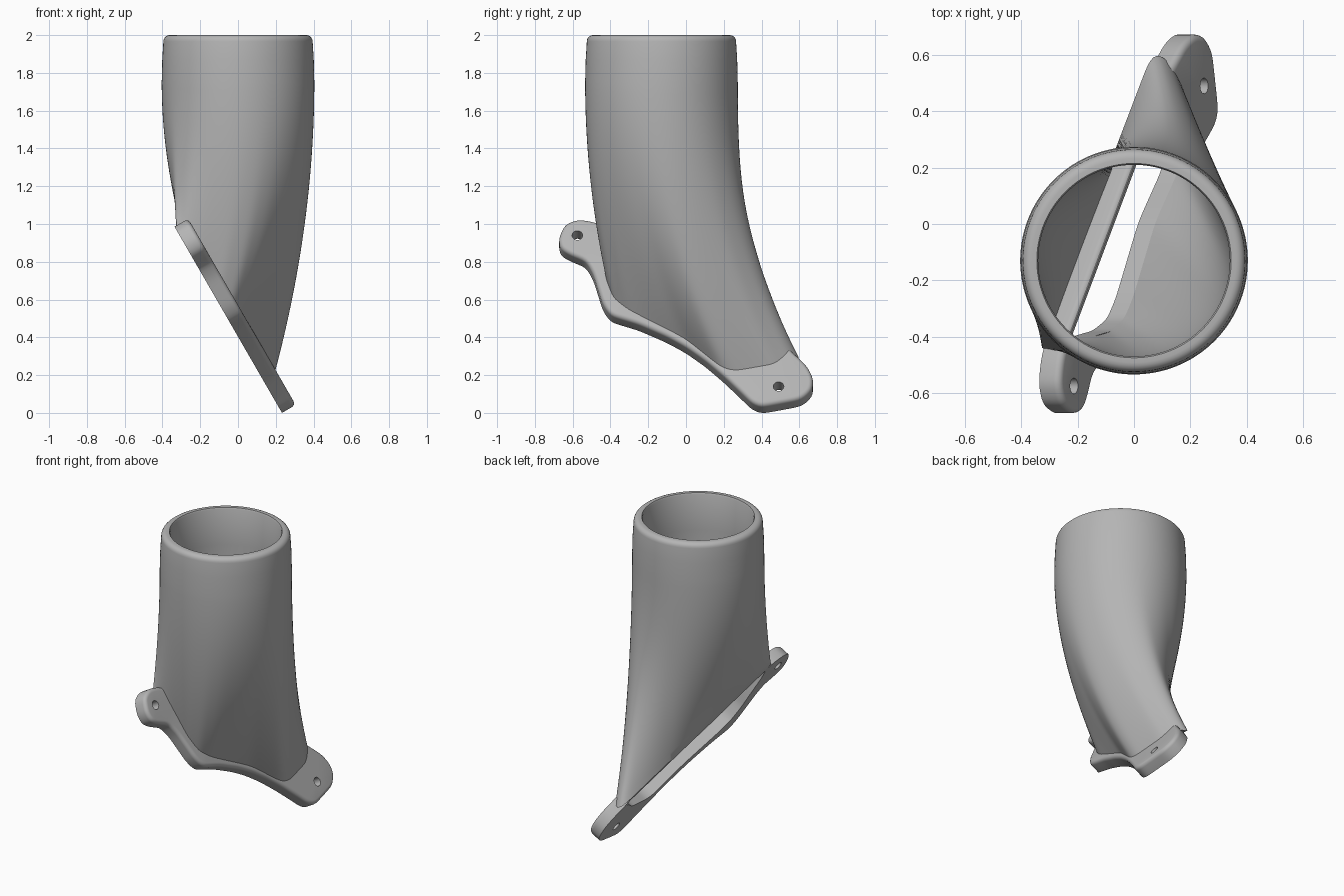
import bpy, bmesh
from math import cos, sin, pi, radians
from mathutils import Vector

cube = bpy.data.objects.get("Cube")
if cube:
    bpy.data.objects.remove(cube)

grey = bpy.data.materials.new("plain_grey")
grey.use_nodes = True
colour = (0.46, 0.46, 0.46, 1)
grey.diffuse_color = colour
grey.node_tree.nodes["Principled BSDF"].inputs["Base Color"].default_value = colour

COUNT = 144          # points around the duct
THICK = 0.084        # flange thickness
CENTRE_Y = -0.13     # axis of the round inlet


def to_world(p):
    """Slanted flange plane: p = (along y, up the slope, off the plane)."""
    y, s, n = p
    return Vector((0.23 - 0.5 * s + 0.866 * n, y, 0.005 + 0.866 * s + 0.5 * n))


def on_plane(y, z, n):
    return Vector((y, (z - 0.005 - 0.5 * n) / 0.866, n))


def relax(points, passes):
    for _ in range(passes):
        points = [(points[i - 1] + 2 * p + points[(i + 1) % len(points)]) / 4
                  for i, p in enumerate(points)]
    return points


def inset(points, d):
    """Move a counter-clockwise outline inward in the flange plane."""
    out = []
    for i, p in enumerate(points):
        t = (points[(i + 1) % len(points)] - points[i - 1]).normalized()
        out.append(p + Vector((-t.y, t.x, 0)) * d)
    return out


def bridge(bm, a, b):
    for i in range(len(a)):
        j = (i + 1) % len(a)
        bm.faces.new((a[i], a[j], b[j], b[i]))


def finish(bm, name):
    bmesh.ops.recalc_face_normals(bm, faces=bm.faces)
    mesh = bpy.data.meshes.new(name)
    bm.to_mesh(mesh)
    bm.free()
    mesh.materials.append(grey)
    ob = bpy.data.objects.new(name, mesh)
    bpy.context.collection.objects.link(ob)
    bpy.ops.object.select_all(action='DESELECT')
    ob.select_set(True)
    bpy.context.view_layer.objects.active = ob
    bpy.ops.object.shade_smooth_by_angle(angle=radians(35))
    return ob


# Lower end of the duct: (angle on the inlet circle, y, z, height off the plane)
foot_keys = [
    (212, -.44, .98, 0), (235, -.45, .91, .01), (255, -.43, .79, .06),
    (275, -.42, .69, .07), (290, -.38, .59, .07), (305, -.30, .53, .07),
    (335, 0, .38, .07), (357, .20, .22, .07), (367, .27, .205, .07),
    (395, .48, .24, .07), (412, .56, .295, .065), (420, .605, .285, .02),
    (426, .595, .30, 0), (458, .27, .515, 0), (572, -.44, .98, 0)]

angles = [212 + 360 * i / COUNT for i in range(COUNT)]
foot = []
for a in angles:
    for k, m in zip(foot_keys, foot_keys[1:]):
        if k[0] <= a < m[0]:
            f = (a - k[0]) / (m[0] - k[0])
            foot.append(on_plane(*k[1:]).lerp(on_plane(*m[1:]), f))
foot = relax(foot, 3)

# Opening: the foot narrowed along and across its long axis
mid = sum(foot, Vector()) / COUNT
along, across = Vector((.81, -.585, 0)), Vector((.585, .81, 0))
opening = []
for p in foot:
    d = p - mid
    q = mid + along * d.dot(along) * 0.92 + across * d.dot(across) * 0.82
    opening.append(Vector((q.x, q.y, p.z)))


def circle(r, z):
    return [Vector((r * cos(radians(a)), CENTRE_Y + r * sin(radians(a)), z)) for a in angles]


def sweep(r, end, z0=1.75, steps=24):
    """Rings from the round inlet bending down to the slanted foot."""
    start, rings = circle(r, z0), []
    for k in range(steps + 1):
        t = k / steps
        ring = []
        for a, e in zip(start, end):
            target = to_world(e)
            p = a.lerp(target, t * t)
            p.z = a.z + (target.z - a.z) * t
            ring.append(p)
        rings.append(ring)
    return rings


# Duct: inner wall, rounded rim, outer wall
rings = sweep(0.34, opening)[::-1] + [circle(0.34, 1.99), circle(0.345, 2.0)]
for k in range(6):
    a = pi / 2 * (1 - k / 5)
    rings.append(circle(0.362 + 0.033 * cos(a), 1.967 + 0.033 * sin(a)))
rings += [circle(0.401, 1.87)] + sweep(0.404, foot)
bm = bmesh.new()
loops = [[bm.verts.new(p) for p in ring] for ring in rings]
for a, b in zip(loops, loops[1:] + loops[:1]):
    bridge(bm, a, b)
finish(bm, "duct")

# Flange outline, with an ear at each end
outline_keys = [
    (-.57, .99), (-.64, .965), (-.675, .89), (-.665, .83), (-.61, .80), (-.53, .77),
    (-.49, .70), (-.44, .54), (-.40, .48), (-.25, .435), (-.1, .37), (0, .315),
    (.1, .245), (.2, .16), (.3, .065), (.35, .015), (.40, -.004), (.47, .008),
    (.615, .035), (.67, .085), (.675, .15), (.64, .215), (.56, .29), (.51, .345),
    (-.41, .945), (-.48, .975)]
keys = [on_plane(y, z, 0) for y, z in outline_keys]
outline = []
for i, p in enumerate(keys):
    q = keys[(i + 1) % len(keys)]
    parts = max(2, round((q - p).length / 0.02))
    outline += [p.lerp(q, k / parts) for k in range(parts)]
outline = relax(outline, 3)


def screw_hole(y, z):
    c = on_plane(y, z, THICK)
    return [c + Vector((cos(a), sin(a), 0)) * 0.028 for a in [2 * pi * i / 24 for i in range(24)]]


bm = bmesh.new()


def ring_at(points, n):
    return [bm.verts.new(to_world((p.x, p.y, n))) for p in points]


# Outer side with a rounded upper edge
R = 0.024
sides = [ring_at(outline, 0)]
for k in range(6):
    a = pi / 2 * k / 5
    sides.append(ring_at(inset(outline, R * (1 - cos(a))), THICK - R + R * sin(a)))
for a, b in zip(sides, sides[1:]):
    bridge(bm, a, b)

# Duct opening and screw holes through the plate
low, high = [sides[0]], [sides[-1]]
for hole in (opening, screw_hole(.49, .14), screw_hole(-.575, .94)):
    a, b = ring_at(hole, 0), ring_at(hole, THICK)
    bridge(bm, a, b)
    low.append(a)
    high.append(b)

# Flat faces of the plate
for group in (low, high):
    edges = [bm.edges.get((r[i - 1], r[i])) for r in group for i in range(len(r))]
    bmesh.ops.triangle_fill(bm, edges=edges, use_beauty=True)
finish(bm, "mounting_flange")
